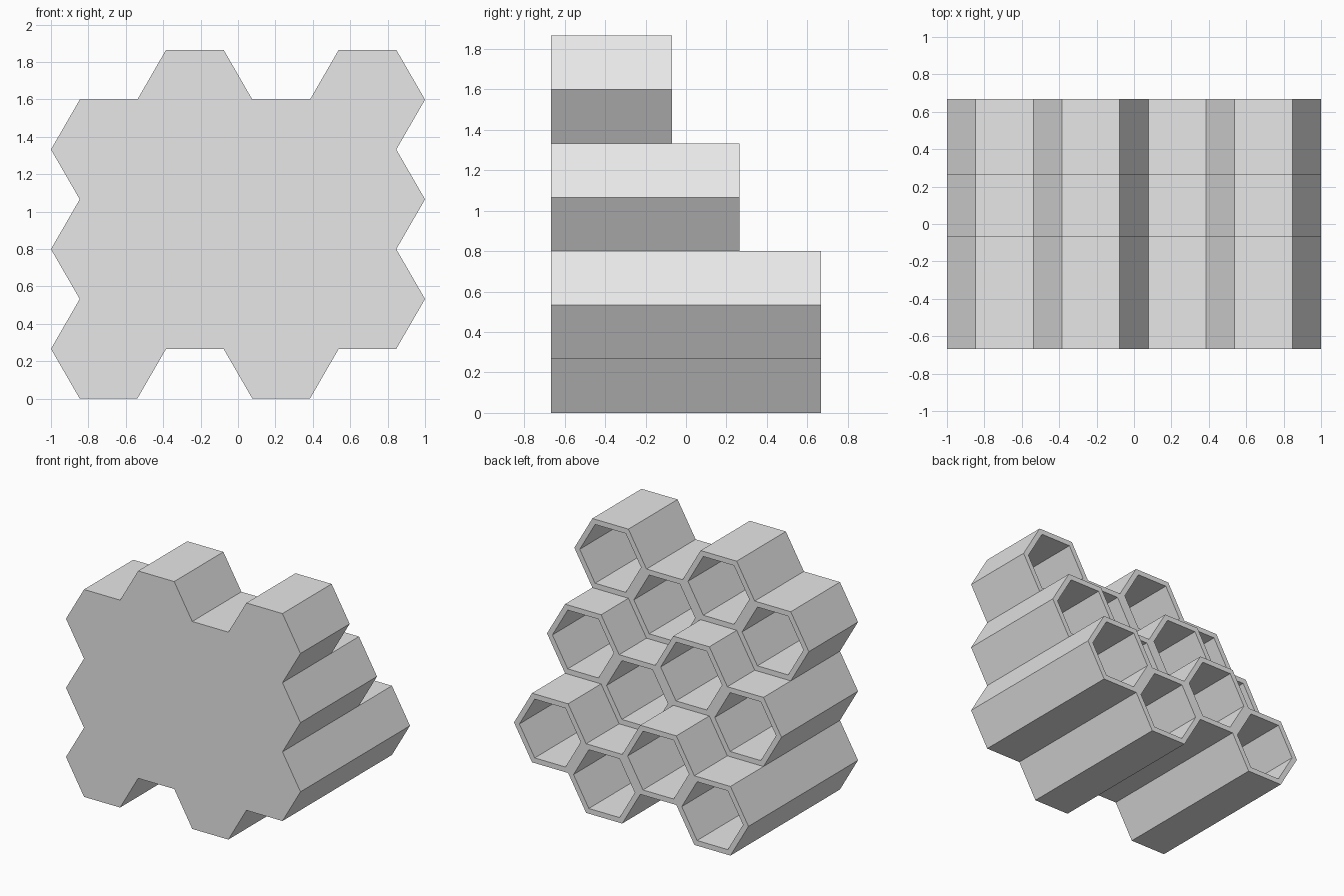
import bpy, bmesh
from math import cos, sin, radians, sqrt

cube = bpy.data.objects.get("Cube")
if cube:
    bpy.data.objects.remove(cube)

# Hexagonal grid dimensions
RADIUS = 2 / 6.5
HEIGHT = RADIUS * sqrt(3)
INNER = RADIUS * 0.85
FRONT = -0.667
FLOOR = FRONT + 0.04
ROW_BACKS = (0.667, 0.265, -0.068)   # bottom, middle, top row

# Warm-free neutral grey
grey = bpy.data.materials.new("light grey")
grey.use_nodes = True
colour = (0.8, 0.8, 0.8, 1)
grey.diffuse_color = colour
grey.node_tree.nodes["Principled BSDF"].inputs["Base Color"].default_value = colour

# Four staggered columns of three cells: (x, z, back end)
cells = [((col - 1.5) * 1.5 * RADIUS, HEIGHT * (row + 0.5 + 0.5 * (col % 2)), back)
         for col in range(4) for row, back in enumerate(ROW_BACKS)]


def neighbour_back(x, z):
    """Back end of the cell centred at x, z, or the front plane if there is none."""
    for cx, cz, back in cells:
        if abs(cx - x) + abs(cz - z) < 0.01:
            return back
    return FRONT


bm = bmesh.new()


def ring(x, y, z, radius):
    return [(x + radius * cos(radians(60 * i)), y, z + radius * sin(radians(60 * i)))
            for i in range(6)]


def face(points):
    bm.faces.new([bm.verts.new(p) for p in points])


for x, z, back in cells:
    front = ring(x, FRONT, z, RADIUS)
    rim = ring(x, back, z, RADIUS)
    mouth = ring(x, back, z, INNER)
    floor = ring(x, FLOOR, z, INNER)
    face(front)            # closed front
    face(floor[::-1])      # bottom of the hollow
    for i in range(6):
        j = (i + 1) % 6
        # Rim and inner wall
        face((rim[i], mouth[i], mouth[j], rim[j]))
        face((mouth[i], floor[i], floor[j], mouth[j]))
        # Outer wall, only where it rises past the adjoining cell
        angle = radians(60 * i + 30)
        start = neighbour_back(x + HEIGHT * cos(angle), z + HEIGHT * sin(angle))
        if start < back - 0.001:
            base = ring(x, start, z, RADIUS)
            face((base[i], rim[i], rim[j], base[j]))

bmesh.ops.remove_doubles(bm, verts=bm.verts[:], dist=0.0005)
bmesh.ops.recalc_face_normals(bm, faces=bm.faces[:])

mesh = bpy.data.meshes.new("stepped_hexagon_tubes")
bm.to_mesh(mesh)
bm.free()
mesh.materials.append(grey)
tubes = bpy.data.objects.new("stepped_hexagon_tubes", mesh)
bpy.context.collection.objects.link(tubes)
